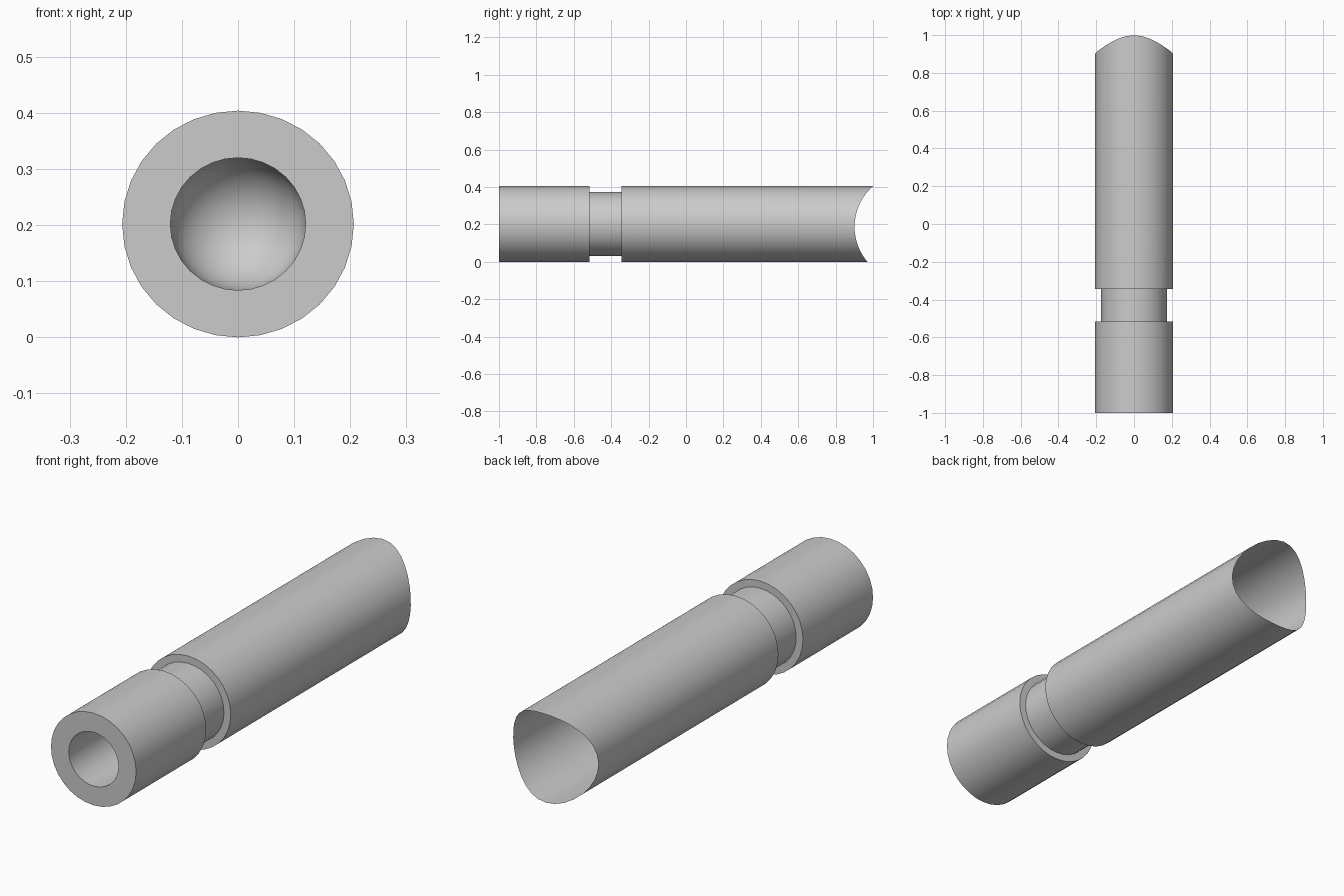
import bpy
import bmesh
from math import sin, cos, pi, sqrt

cube = bpy.data.objects.get("Cube")
if cube:
    bpy.data.objects.remove(cube, do_unlink=True)

SIDES = 32
RADIUS, NECK, BORE = 0.202, 0.17, 0.118
WIDEN = 1.022            # the section is slightly wider than tall
FLOOR = -0.72            # where the bore starts to round off

grey = bpy.data.materials.new("plain grey")
grey.use_nodes = True
colour = (0.6, 0.6, 0.6, 1)
grey.diffuse_color = colour
grey.node_tree.nodes["Principled BSDF"].inputs["Base Color"].default_value = colour


def saddle(z):
    """Depth of the scooped back rim at height z."""
    r = 0.289
    return 0.901 + r - sqrt(r * r - (z - 0.187) ** 2)


# Profile (radius, y): rounded bore bottom, bore, front face, body, groove, body
steps = 8
profile = [(BORE * sin(k * pi / 2 / steps), FLOOR + BORE * cos(k * pi / 2 / steps))
           for k in range(1, steps + 1)]
profile += [(BORE, -1), (RADIUS, -1), (RADIUS, -0.515), (NECK, -0.515),
            (NECK, -0.345), (RADIUS, -0.345), (RADIUS, None)]

bm = bmesh.new()
rings = []
for r, y in profile:
    ring = []
    for j in range(SIDES):
        a = 2 * pi * j / SIDES
        z = RADIUS + r * cos(a)
        depth = saddle(z) if y is None else y
        ring.append(bm.verts.new((WIDEN * r * sin(a), depth, z)))
    rings.append(ring)

# Skin the rings and close the bottom of the bore
for a, b in zip(rings, rings[1:]):
    for j in range(SIDES):
        k = (j + 1) % SIDES
        bm.faces.new((a[j], a[k], b[k], b[j]))
tip = bm.verts.new((0, FLOOR + BORE, RADIUS))
for j in range(SIDES):
    bm.faces.new((tip, rings[0][(j + 1) % SIDES], rings[0][j]))

mesh = bpy.data.meshes.new("grooved_tube")
bm.to_mesh(mesh)
bm.free()
mesh.materials.append(grey)
tube = bpy.data.objects.new("grooved_tube", mesh)
bpy.context.collection.objects.link(tube)

bpy.ops.object.select_all(action="DESELECT")
tube.select_set(True)
bpy.context.view_layer.objects.active = tube
bpy.ops.object.shade_smooth_by_angle(angle=pi / 6)
